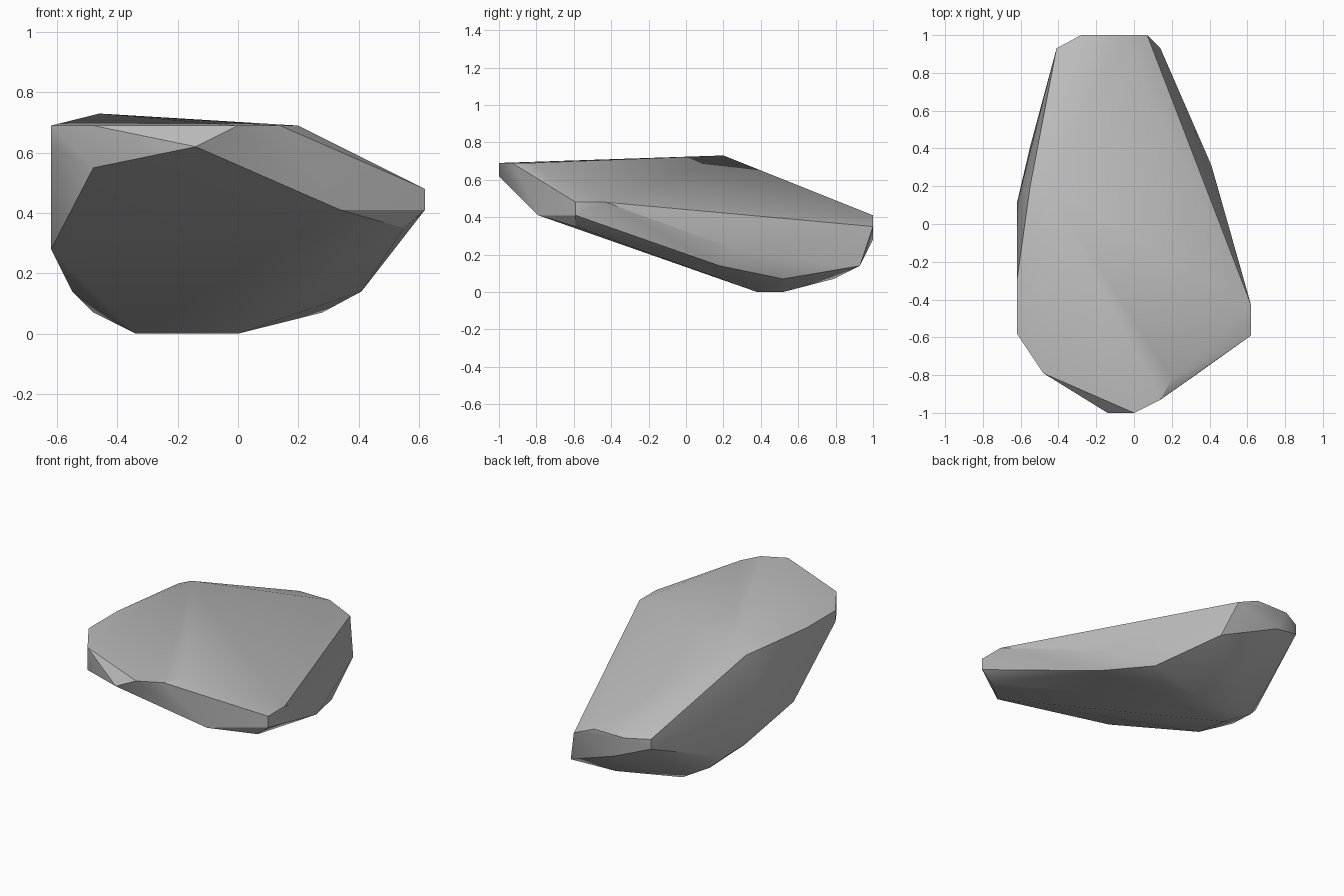
import bpy
import bmesh
import math

# Remove the default cube only
default_cube = bpy.data.objects.get("Cube")
if default_cube:
    bpy.data.objects.remove(default_cube, do_unlink=True)


def make_material(name, colour):
    material = bpy.data.materials.new(name)
    material.use_nodes = True
    material.diffuse_color = colour
    shader = next(node for node in material.node_tree.nodes
                  if node.type == "BSDF_PRINCIPLED")
    shader.inputs["Base Color"].default_value = colour
    return material


def make_hull(name, outlines, material):
    """Wrap a tight convex skin round a set of corner outlines."""
    shape = bmesh.new()
    for outline in outlines:
        for corner in outline:
            shape.verts.new([value / 100 for value in corner])
    result = bmesh.ops.convex_hull(shape, input=shape.verts[:])
    unused = {item for item in result["geom_interior"] + result["geom_unused"]
              if isinstance(item, bmesh.types.BMVert)}
    bmesh.ops.delete(shape, geom=list(unused), context="VERTS")
    bmesh.ops.recalc_face_normals(shape, faces=shape.faces[:])

    mesh = bpy.data.meshes.new(name)
    shape.to_mesh(mesh)
    shape.free()
    mesh.materials.append(material)
    stone = bpy.data.objects.new(name, mesh)
    bpy.context.collection.objects.link(stone)

    # Soft facets with crisp main ridges
    bpy.ops.object.select_all(action="DESELECT")
    stone.select_set(True)
    bpy.context.view_layer.objects.active = stone
    bpy.ops.object.shade_smooth_by_angle(angle=math.radians(30))
    return stone


# Corner outlines of the boulder, in hundredths of a unit
top_plateau = [(-62, -58, 69), (-48, -79, 69), (0, -100, 69), (14, -93, 69),
               (20, -82, 69), (-46, 20, 73), (-55, 20, 69), (-62, -30, 69)]
front_lip = [(-62, -58, 62), (-48, -79, 55), (-14, -100, 62), (34, -79, 41)]
right_shoulder = [(62, -43, 48), (62, -59, 48), (62, -59, 41), (55, -59, 35)]
back_tip = [(7, 100, 35), (-7, 100, 41), (-28, 100, 41), (-41, 93, 41),
            (-41, 93, 35), (-21, 100, 28), (14, 93, 14)]
left_flank = [(-62, 11, 35), (-62, -17, 28), (-55, 21, 14), (-55, 41, 14),
              (-48, 45, 7)]
right_flank = [(41, 31, 21), (41, 18, 14), (28, 52, 7)]
underside = [(-34, 52, 0), (-34, 38, 0), (0, 38, 0), (0, 52, 0), (-7, 79, 7)]

grey_stone = make_material("grey stone", (0.5, 0.5, 0.5, 1.0))
make_hull("boulder",
          [top_plateau, front_lip, right_shoulder, back_tip,
           left_flank, right_flank, underside],
          grey_stone)
